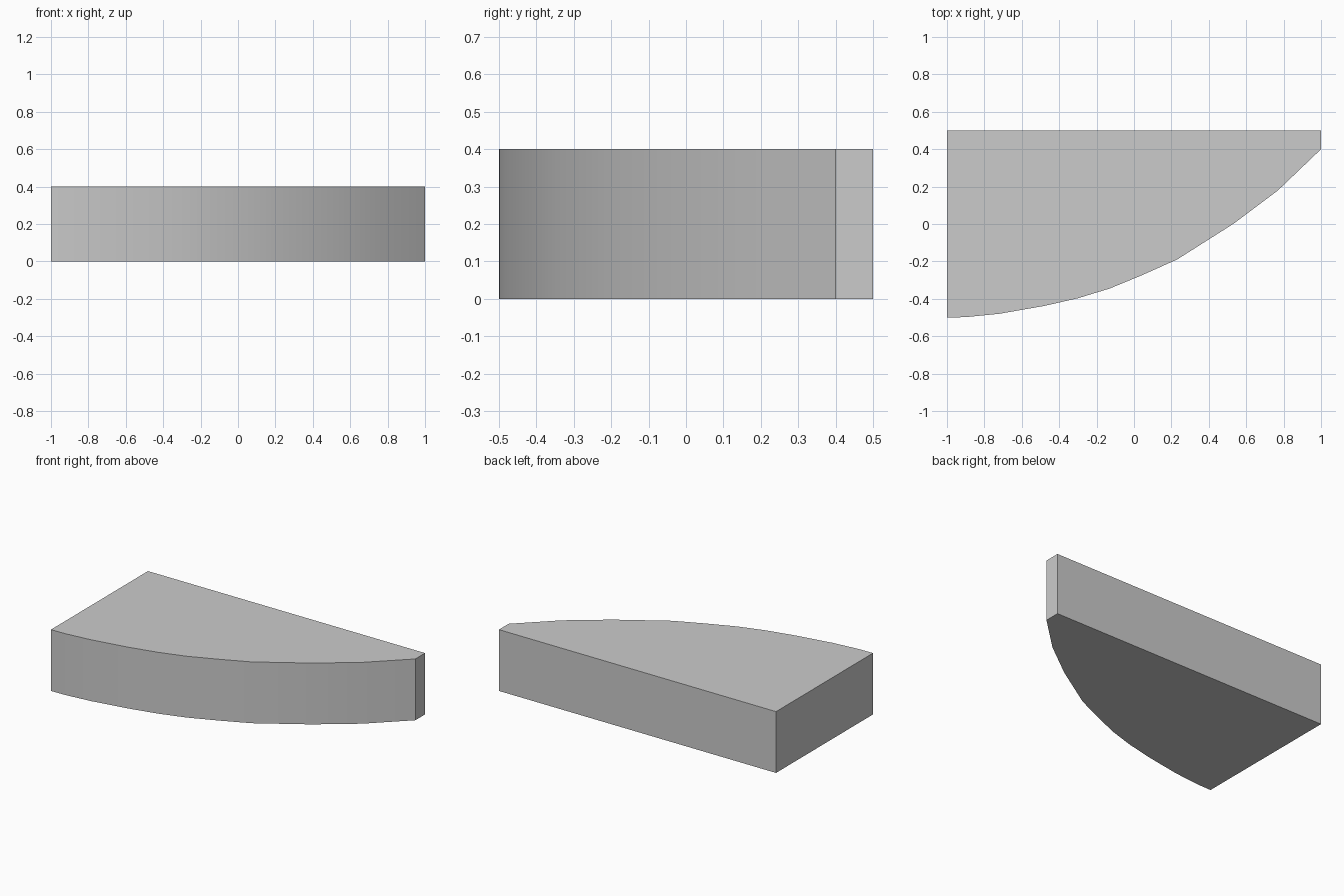
import bpy, bmesh, math

if "Cube" in bpy.data.objects:
    bpy.data.objects.remove(bpy.data.objects["Cube"])

HEIGHT = 0.4

# Plan outline: straight back, left and right ends, curved front edge
outline = [(-1, 0.5), (-1, -0.5), (-0.9, -0.498), (-0.72, -0.48), (-0.48, -0.438),
           (-0.3, -0.397), (-0.13, -0.345), (0.04, -0.275), (0.23, -0.19),
           (0.53, 0.0), (0.77, 0.18), (1, 0.4), (1, 0.5)]

# Extrude the outline into a solid slab
bm = bmesh.new()
base = bm.faces.new([bm.verts.new((x, y, 0)) for x, y in outline])
top = bmesh.ops.extrude_face_region(bm, geom=[base], use_keep_orig=True)
bmesh.ops.translate(bm, vec=(0, 0, HEIGHT),
                    verts=[g for g in top["geom"] if isinstance(g, bmesh.types.BMVert)])
bmesh.ops.recalc_face_normals(bm, faces=bm.faces)

mesh = bpy.data.meshes.new("curved_slab")
bm.to_mesh(mesh)
bm.free()
slab = bpy.data.objects.new("curved_slab", mesh)
bpy.context.collection.objects.link(slab)

# Smooth the curved front, keep the corners sharp
bpy.context.view_layer.objects.active = slab
slab.select_set(True)
bpy.ops.object.shade_smooth_by_angle(angle=math.radians(30))
